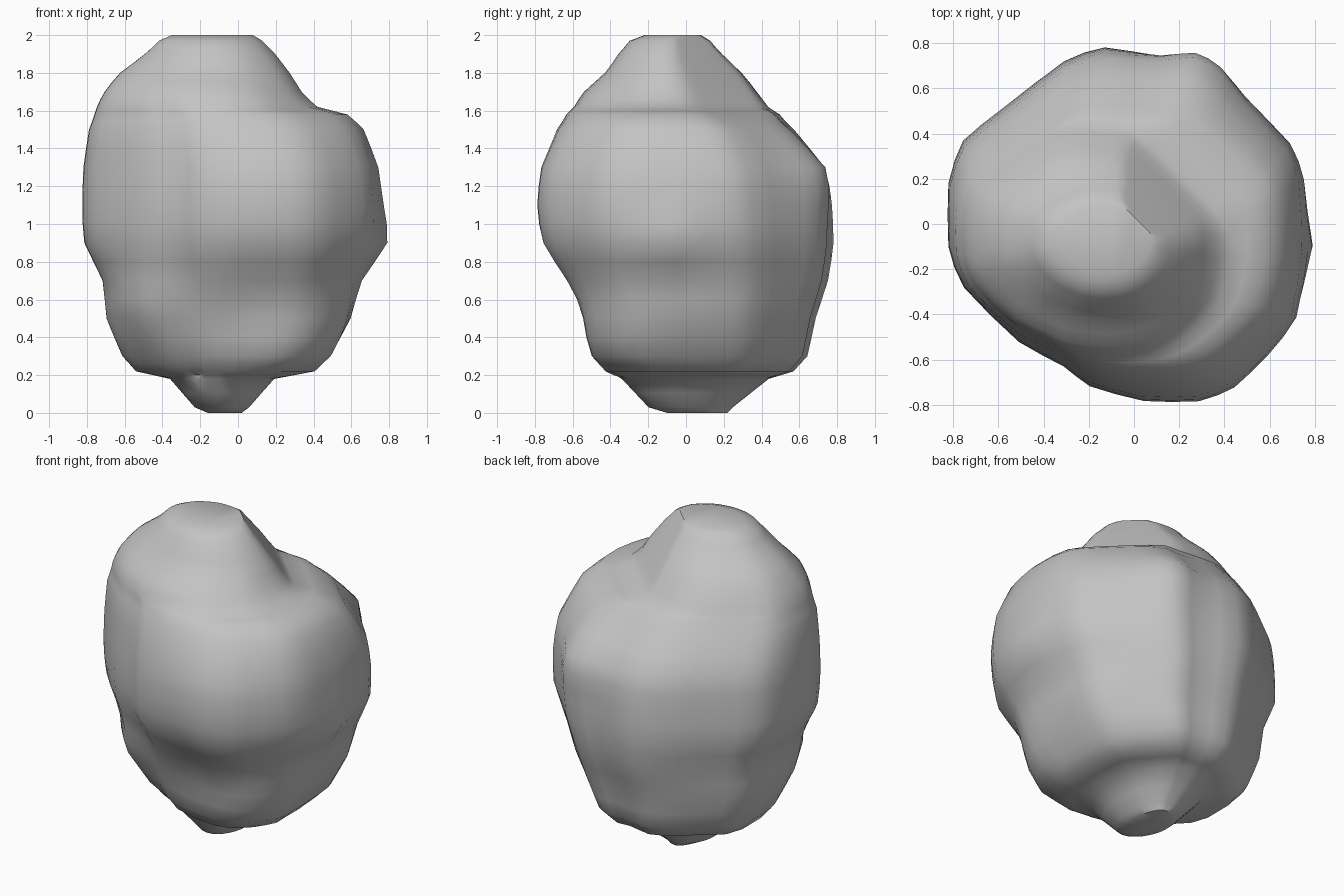
import bpy, bmesh, math
from mathutils import Vector

if "Cube" in bpy.data.objects:
    bpy.data.objects.remove(bpy.data.objects["Cube"])

# Height levels: z, x min, x max, y min, y max
LEVELS = [
    (0.00, -.16, .02, -.10, .22), (0.03, -.23, .06, -.20, .25),
    (0.18, -.36, .19, -.34, .44), (0.22, -.54, .40, -.41, .57),
    (0.30, -.61, .48, -.48, .65), (0.50, -.70, .60, -.55, .69),
    (0.70, -.71, .65, -.67, .76), (0.90, -.82, .76, -.78, .79),
    (1.10, -.825, .77, -.80, .78), (1.30, -.82, .75, -.78, .75),
    (1.50, -.79, .67, -.69, .57), (1.58, -.76, .59, -.64, .50),
    (1.62, -.75, .42, -.60, .44), (1.70, -.71, .34, -.55, .38),
    (1.80, -.63, .28, -.43, .30), (1.90, -.49, .20, -.36, .19),
    (1.97, -.42, .13, -.30, .13), (2.00, -.35, .08, -.22, .08)]

# Widest outline, counter-clockwise from the right-hand point
OUTLINE = [(.775, -.1), (.76, .22), (.71, .36), (.49, .58), (.38, .7),
           (.27, .76), (.13, .75), (-.13, .8), (-.3, .74), (-.58, .52),
           (-.76, .38), (-.82, .2), (-.82, -.1), (-.76, -.27), (-.5, -.53),
           (-.3, -.63), (-.2, -.72), (.05, -.79), (.3, -.79), (.45, -.73),
           (.6, -.58), (.73, -.42)]

# Local lobes and hollows: centre, reach, amount
BUMPS = [(Vector((-.50, -.38, .54)), .22, .11), (Vector((.12, -.62, .66)), .22, -.05),
         (Vector((.27, .66, 1.27)), .20, .05), (Vector((.36, -.36, .36)), .24, .09),
         (Vector((.76, -.10, .90)), .13, .06)]


def doubled(rows, closed):
    """Insert a midpoint between neighbouring rows."""
    result = []
    for i, a in enumerate(rows):
        result.append(a)
        if closed or i + 1 < len(rows):
            b = rows[(i + 1) % len(rows)]
            result.append(tuple((p + q) / 2 for p, q in zip(a, b)))
    return result


def roundness(z):
    """The foot and the upper lobe ease towards an ellipse."""
    return .7 if z < .19 else min(max((z - 1.3) * 1.3, 0), .8)


def diagonal_limit(z):
    """Reach towards the back right: shoulder first, then the lobe's sloping wall."""
    if z < 1.45:
        return 2
    return .45 + (1.58 - z) * 2.1 if z < 1.605 else .28 - (z - 1.62) * .68


def ring_point(level, p):
    z, x0, x1, y0, y1 = level
    u, v = (p[0] + .0225) / .7975, p[1] / .80
    length, mix = math.hypot(u, v), roundness(z)
    u += (u / length - u) * mix
    v += (v / length - v) * mix
    co = Vector(((x0 + x1) / 2 + u * (x1 - x0) / 2,
                 (y0 + y1) / 2 + v * (y1 - y0) / 2, z))
    over = (co.x + co.y) / math.sqrt(2) - diagonal_limit(z)
    if over > 0:
        co -= Vector((1, 1, 0)) * over * .9 / math.sqrt(2)
    out = Vector((co.x, co.y, 0)).normalized()
    push = sum(a * math.exp(-((co - c).length / r) ** 2) for c, r, a in BUMPS)
    return co + out * push


# Boulder: stacked rings closed at both ends
bm = bmesh.new()
outline = doubled(OUTLINE, True)
rings = [[bm.verts.new(ring_point(lv, p)) for p in outline]
         for lv in doubled(LEVELS, False)]
n = len(outline)
for low, high in zip(rings, rings[1:]):
    for i in range(n):
        j = (i + 1) % n
        bm.faces.new((low[i], low[j], high[j], high[i]))
bm.faces.new(rings[0][::-1])
bm.faces.new(rings[-1])
# Soften the stacked edges a little
middle = [v for v in bm.verts if .25 < v.co.z < 1.95]
bmesh.ops.smooth_vert(bm, verts=middle, factor=.5, use_axis_x=True, use_axis_y=True)
bmesh.ops.triangulate(bm, faces=bm.faces[:])
bmesh.ops.recalc_face_normals(bm, faces=bm.faces[:])
mesh = bpy.data.meshes.new("boulder")
bm.to_mesh(mesh)
bm.free()

boulder = bpy.data.objects.new("boulder", mesh)
bpy.context.collection.objects.link(boulder)
stone = bpy.data.materials.new("grey stone")
stone.diffuse_color = (.55, .55, .55, 1)
stone.use_nodes = True
stone.node_tree.nodes["Principled BSDF"].inputs["Base Color"].default_value = stone.diffuse_color
mesh.materials.append(stone)

# Smooth surface with crisp ledges
bpy.context.view_layer.objects.active = boulder
boulder.select_set(True)
bpy.ops.object.shade_smooth_by_angle(angle=math.radians(40))
